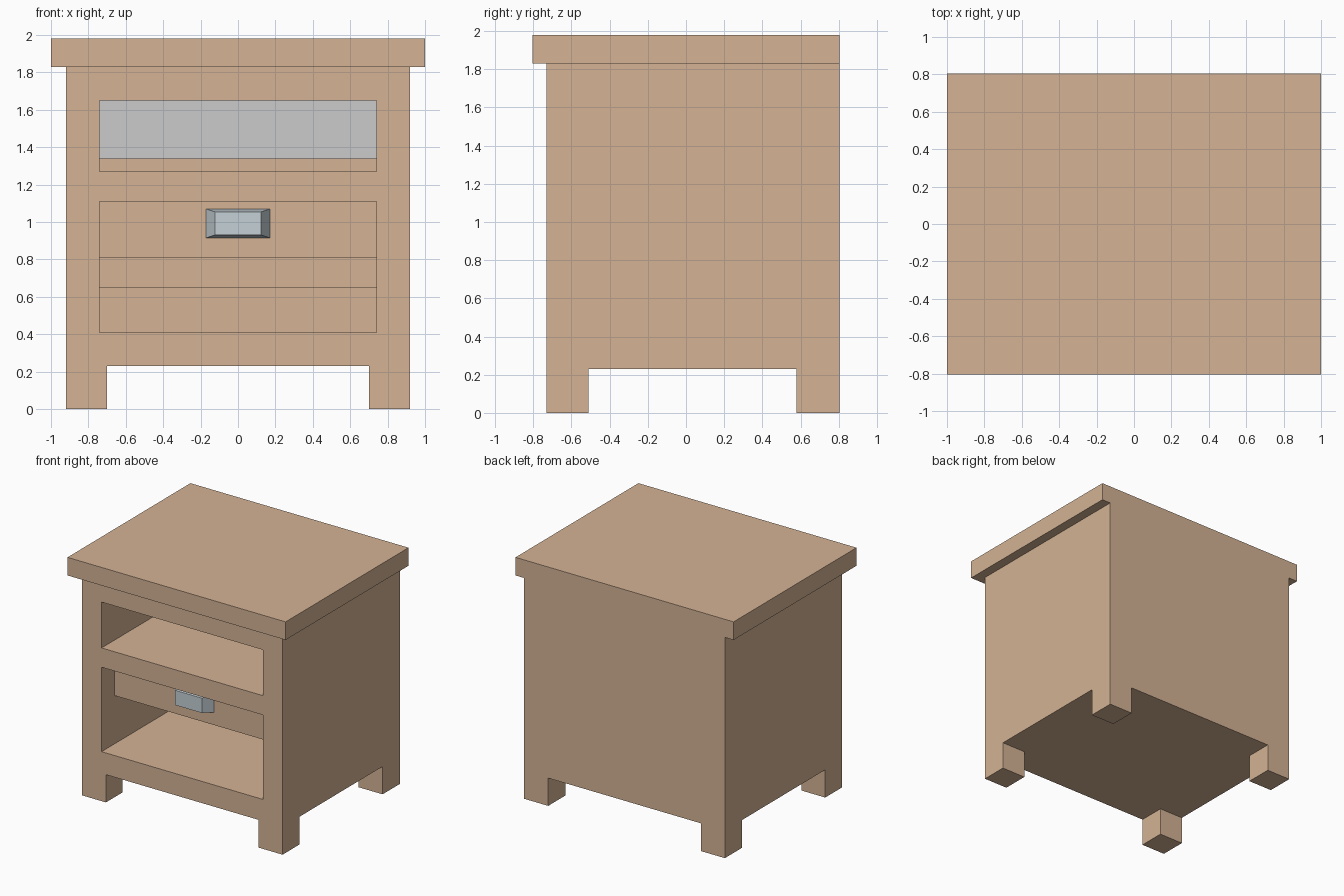
import bpy, bmesh

if "Cube" in bpy.data.objects:
    bpy.data.objects.remove(bpy.data.objects["Cube"])


def material(name, rgb):
    m = bpy.data.materials.new(name)
    m.diffuse_color = (*rgb, 1)
    m.use_nodes = True
    m.node_tree.nodes["Principled BSDF"].inputs["Base Color"].default_value = m.diffuse_color
    return m


WOOD = material("light_wood", (0.66, 0.45, 0.30))
METAL = material("brushed_metal", (0.56, 0.63, 0.67))


def box(name, x, y, z, mat=None, front_inset=(0, 0)):
    """Box from (min, max) ranges; front_inset shrinks the -y face in x and z."""
    lo, hi = zip(x, y, z)
    bm = bmesh.new()
    bmesh.ops.create_cube(bm, size=1)
    for v in bm.verts:
        front = v.co.y < 0
        sx, sz = (1 if v.co.x > 0 else -1), (1 if v.co.z > 0 else -1)
        v.co = [h if c > 0 else l for c, l, h in zip(v.co, lo, hi)]
        if front:
            v.co.x -= sx * front_inset[0]
            v.co.z -= sz * front_inset[1]
    mesh = bpy.data.meshes.new(name)
    bm.to_mesh(mesh)
    bm.free()
    if mat:
        mesh.materials.append(mat)
    ob = bpy.data.objects.new(name, mesh)
    bpy.context.collection.objects.link(ob)
    return ob


def carve(target, *ranges):
    """Cut a box-shaped space out of the target."""
    cutter = box("cutter", *ranges, WOOD)
    cutter.hide_render = True
    mod = target.modifiers.new("cut", 'BOOLEAN')
    mod.operation, mod.solver, mod.object = 'DIFFERENCE', 'EXACT', cutter
    bpy.context.view_layer.objects.active = target
    bpy.ops.object.modifier_apply(modifier=mod.name)
    bpy.data.objects.remove(cutter)


FRONT, BACK = -0.73, 0.805
INSIDE = (-0.74, 0.74)
CAVITY_BACK = 0.76

# Cabinet with four legs left by two crossing cuts
body = box("cabinet_body", (-0.92, 0.92), (FRONT, BACK), (0, 1.83), WOOD)
carve(body, (-0.70, 0.70), (-1, 1), (-0.2, 0.23))
carve(body, (-1.1, 1.1), (-0.51, 0.58), (-0.2, 0.23))

# Open shelf above, drawer space below
for z in ((1.27, 1.65), (0.41, 1.11)):
    carve(body, INSIDE, (-1, CAVITY_BACK), z)

# Overhanging top, flush at the back
box("table_top", (-1, 1), (-0.805, BACK), (1.83, 1.98), WOOD)

# Grey back panel and wooden boards inside the openings
box("shelf_back_panel", INSIDE, (0.74, CAVITY_BACK), (1.34, 1.65))
box("shelf_back_rail", INSIDE, (0.72, CAVITY_BACK), (1.27, 1.34), WOOD)
box("lower_back_rail", INSIDE, (0.72, CAVITY_BACK), (0.41, 0.65), WOOD)

# Recessed drawer front with a tapered handle
box("drawer_front", INSIDE, (-0.56, -0.50), (0.81, 1.11), WOOD)
box("drawer_handle", (-0.17, 0.17), (-0.65, -0.56), (0.915, 1.07), METAL, (0.047, 0.016))
